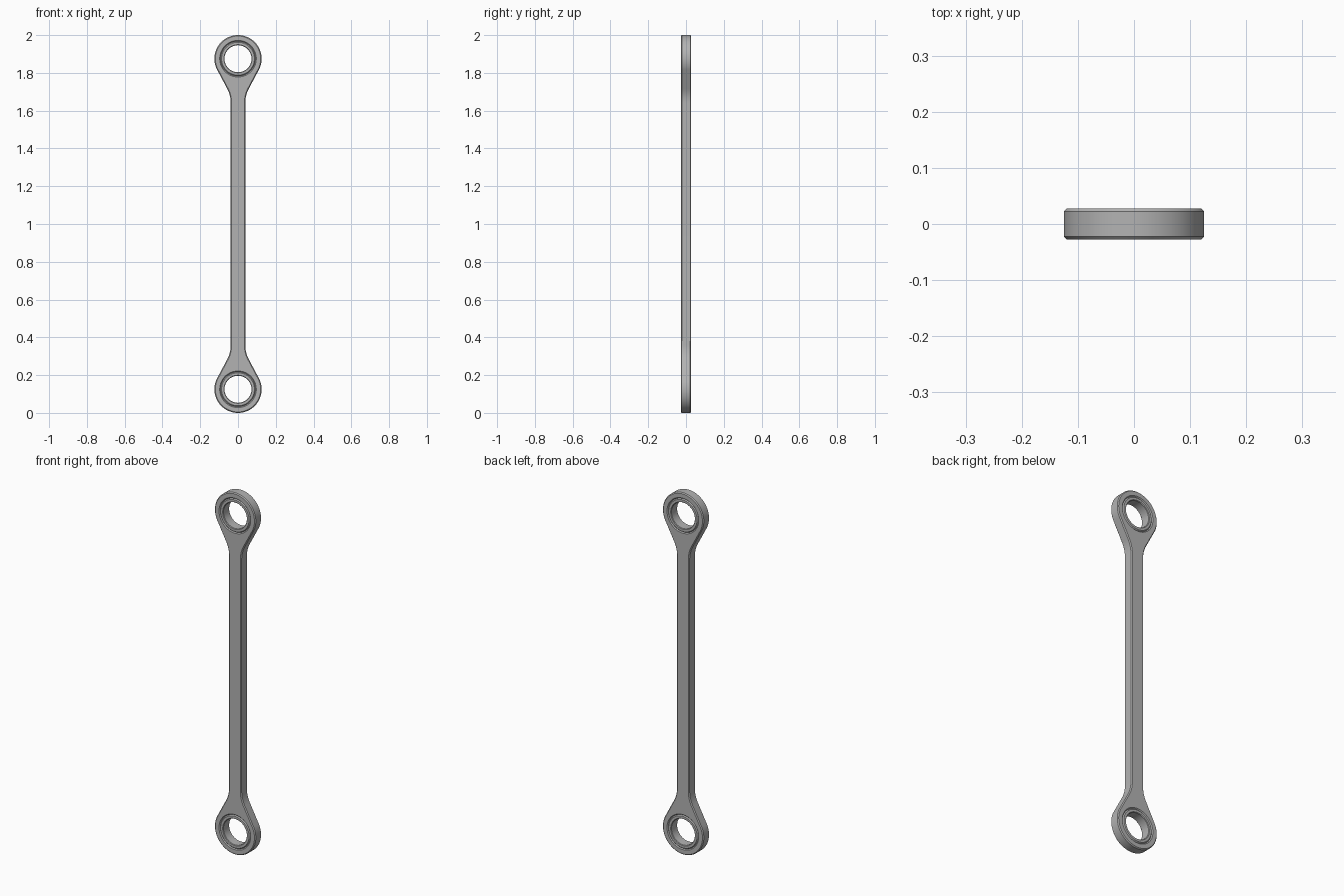
import bpy, bmesh
from math import sin, cos, tan, radians, pi
from mathutils import Vector, Matrix

cube = bpy.data.objects.get("Cube")
if cube:
    bpy.data.objects.remove(cube, do_unlink=True)

HEAD_R, SHANK_W = 0.125, 0.0385       # eye radius, half width of the shank
HALF_T, CHAMFER = 0.0275, 0.005       # half thickness, edge chamfer
SEAT_R, BORE_R = 0.092, 0.0715        # bushing seat and bore radii
FLARE, FILLET = radians(28), 0.16     # neck taper angle and fillet radius
EYES = {"upper": 2 - HEAD_R, "lower": HEAD_R}

grey = bpy.data.materials.new("Steel grey")
grey.use_nodes = True
colour = (0.45, 0.45, 0.45, 1)
grey.diffuse_color = colour
grey.node_tree.nodes["Principled BSDF"].inputs["Base Color"].default_value = colour


def arc(cx, cz, r, start, end, n):
    return [(cx + r * cos(start + (end - start) * i / n),
             cz + r * sin(start + (end - start) * i / n)) for i in range(n + 1)]


def finish(obj):
    bpy.ops.object.select_all(action='DESELECT')
    obj.select_set(True)
    bpy.context.view_layer.objects.active = obj
    if obj.type == 'CURVE':
        bpy.ops.object.convert(target='MESH')
        obj = bpy.context.object
        obj.data.transform(Matrix.Rotation(pi / 2, 4, 'X'))
        bm = bmesh.new()
        bm.from_mesh(obj.data)
        bmesh.ops.remove_doubles(bm, verts=bm.verts, dist=1e-5)
        bmesh.ops.recalc_face_normals(bm, faces=bm.faces)
        bm.to_mesh(obj.data)
        bm.free()
    obj.data.materials.clear()
    obj.data.materials.append(grey)
    bpy.ops.object.shade_smooth_by_angle(angle=radians(30))


# Rod outline: one quarter from the top of the eye to the shank, then mirrored
top = EYES["upper"]
line = (HEAD_R * cos(FLARE) - SHANK_W) / tan(FLARE)
shank_top = top - HEAD_R * sin(FLARE) - line - FILLET * tan(FLARE / 2)
quarter = arc(0, top, HEAD_R, pi / 2, -FLARE, 40)
quarter += arc(SHANK_W + FILLET, shank_top, FILLET, pi - FLARE, pi, 10)
right = quarter + [(x, 2 - z) for x, z in reversed(quarter)]
outline = right + [(-x, z) for x, z in reversed(right[1:-1])]

# Rod body: filled outline with two bushing seats, chamfered on every edge
curve = bpy.data.curves.new("rod_body", 'CURVE')
curve.dimensions = '2D'
curve.fill_mode = 'BOTH'
curve.extrude = HALF_T - CHAMFER
curve.bevel_depth = CHAMFER
curve.bevel_resolution = 0
curve.offset = -CHAMFER
seats = [arc(0, z, SEAT_R, 0, 2 * pi, 64)[:-1] for z in EYES.values()]
for loop in [outline] + seats:
    spline = curve.splines.new('POLY')
    spline.points.add(len(loop) - 1)
    for point, (x, z) in zip(spline.points, loop):
        point.co = (x, z, 0, 1)
    spline.use_cyclic_u = True
rod = bpy.data.objects.new("rod_body", curve)
bpy.context.collection.objects.link(rod)
finish(rod)

# Bushings: chamfered ring section turned around the eye axis
c = 0.003
half = [(BORE_R, HALF_T - c), (BORE_R + c, HALF_T),
        (SEAT_R - CHAMFER, HALF_T), (SEAT_R, HALF_T - CHAMFER)]
section = half + [(r, -y) for r, y in reversed(half)]
for name, z in EYES.items():
    bm = bmesh.new()
    verts = [bm.verts.new((r, y, 0)) for r, y in section]
    edges = [bm.edges.new((v, verts[i - 1])) for i, v in enumerate(verts)]
    bmesh.ops.spin(bm, geom=verts + edges, cent=(0, 0, 0), axis=(0, 1, 0),
                   angle=2 * pi, steps=64)
    bmesh.ops.remove_doubles(bm, verts=bm.verts, dist=1e-5)
    bmesh.ops.recalc_face_normals(bm, faces=bm.faces)
    mesh = bpy.data.meshes.new(name + "_bushing")
    bm.to_mesh(mesh)
    bm.free()
    ring = bpy.data.objects.new(name + "_bushing", mesh)
    ring.location = Vector((0, 0, z))
    bpy.context.collection.objects.link(ring)
    finish(ring)
